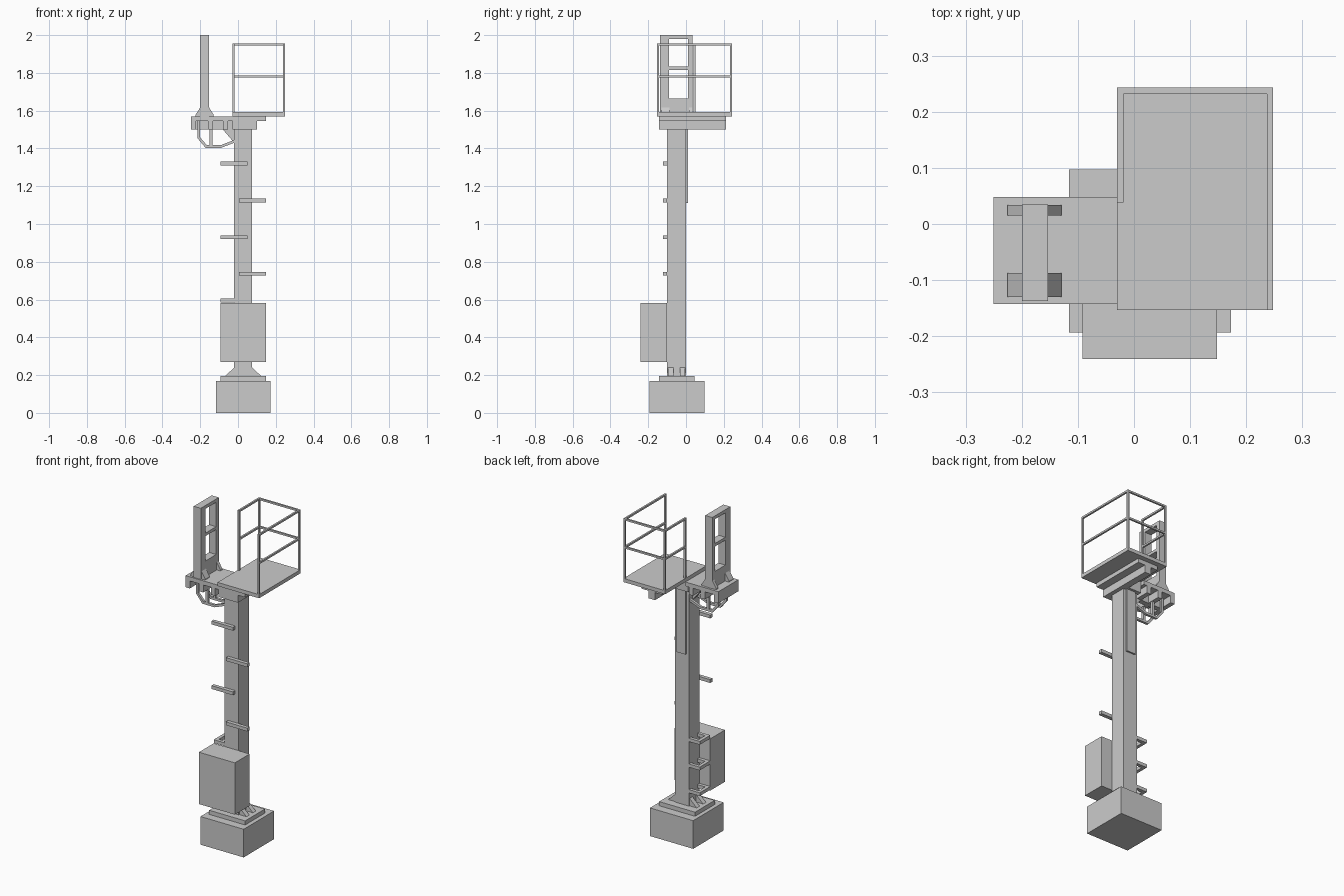
import bpy, bmesh

if "Cube" in bpy.data.objects:
    bpy.data.objects.remove(bpy.data.objects["Cube"])


def finish(bm, name):
    bmesh.ops.recalc_face_normals(bm, faces=bm.faces)
    me = bpy.data.meshes.new(name)
    bm.to_mesh(me)
    bm.free()
    ob = bpy.data.objects.new(name, me)
    bpy.context.collection.objects.link(ob)
    return ob


def boxes(name, items):
    """One object from boxes given as (x0, x1, y0, y1, z0, z1)."""
    bm = bmesh.new()
    for x0, x1, y0, y1, z0, z1 in items:
        vs = bmesh.ops.create_cube(bm, size=1)["verts"]
        for v in vs:
            v.co = (x0 if v.co.x < 0 else x1,
                    y0 if v.co.y < 0 else y1,
                    z0 if v.co.z < 0 else z1)
    return finish(bm, name)


def prisms(name, profile, spans):
    """Extrude an (x, z) profile along y over each (y0, y1) span."""
    bm = bmesh.new()
    for y0, y1 in spans:
        f = bm.faces.new([bm.verts.new((x, y0, z)) for x, z in profile])
        new = bmesh.ops.extrude_face_region(bm, geom=[f])["geom"]
        for v in new:
            if isinstance(v, bmesh.types.BMVert):
                v.co.y = y1
    return finish(bm, name)


# Foundation, base plate and column
boxes("foundation", [(-.116, .173, -.193, .097, 0, .17)])
boxes("base_plate", [(-.092, .148, -.143, .045, .17, .195)])
boxes("column", [(-.02, .075, -.10, 0, .195, 1.545)])
boxes("column_back_strip", [(-.003, .058, 0, .01, 1.11, 1.5)])

# Gussets at the foot, two on each side
feet = [(-.095, -.067), (-.033, -.005)]
prisms("foot_gusset_left", [(-.068, .195), (-.02, .195), (-.02, .24)], feet)
prisms("foot_gusset_right", [(.123, .195), (.075, .24), (.075, .195)], feet)

# Equipment cabinet on the front
boxes("cabinet", [(-.092, .148, -.241, -.10, .27, .583)])

# U-shaped steps on the left of the column
for i, z in enumerate((.275, .43, .585)):
    boxes(f"side_step_{i + 1}", [
        (-.092, -.02, -.10, -.08, z, z + .02),
        (-.092, -.02, -.02, 0, z, z + .02),
        (-.092, -.072, -.08, -.02, z, z + .02)])

# Climbing rungs, alternating left and right
for i, z in enumerate((.727, .92, 1.115, 1.31)):
    x = .005 if i % 2 == 0 else -.092
    boxes(f"rung_{i + 1}", [(x, x + .143, -.122, -.10, z, z + .02)])

# Head block and T-shaped beam carrying the work platform
boxes("head_block", [(-.03, .08, -.143, .025, 1.5, 1.57)])
boxes("platform_beam", [(.01, .148, -.143, .213, 1.545, 1.572),
                        (.058, .10, -.143, .213, 1.5, 1.545)])
boxes("work_platform", [(-.03, .248, -.153, .243, 1.57, 1.592)])

# Guard rail: four posts, two rail levels on three sides
r = .0055
xl, xr, yf, ym, yb = -.0245, .2425, -.1475, .044, .2375
rails = [(x - r, x + r, y - r, y + r, 1.592, 1.955)
         for x, y in ((xl, ym), (xl, yb), (xr, yb), (xr, yf))]
for z in (1.78, 1.9495):
    rails += [(xl - r, xl + r, ym, yb, z - r, z + r),
              (xl, xr, yb - r, yb + r, z - r, z + r),
              (xr - r, xr + r, yf, yb, z - r, z + r)]
boxes("guard_rail", rails)

# Side bracket deck with ribs underneath
boxes("bracket_deck", [(-.25, -.03, -.143, .048, 1.545, 1.57)])
boxes("bracket_ribs", [(x, x + .028, -.143, .048, 1.5, 1.545)
                       for x in (-.25, -.16, -.08)]
      + [(-.24, -.02, -.065, -.035, 1.5, 1.545)])

# Bent braces, hangers and gussets below the bracket
brace_spans = [(-.095, -.08), (-.02, -.005)]
prisms("bent_brace", [(-.215, 1.545), (-.215, 1.455), (-.172, 1.403), (-.09, 1.403),
                      (-.02, 1.43), (-.02, 1.445), (-.092, 1.417), (-.165, 1.417),
                      (-.202, 1.46), (-.202, 1.545)], brace_spans)
prisms("brace_hanger", [(-.15, 1.41), (-.135, 1.41), (-.135, 1.5), (-.15, 1.5)],
       brace_spans)
prisms("bracket_gusset", [(-.08, 1.5), (-.02, 1.43), (-.02, 1.5)], [(-.065, -.035)])

# Upright signal frame with two openings, on flared feet
fx = (-.2, -.153)
boxes("signal_frame", [
    (*fx, -.137, -.09, 1.57, 2), (*fx, .01, .035, 1.57, 2),
    (*fx, -.09, .01, 1.57, 1.665), (*fx, -.09, .01, 1.815, 1.833),
    (*fx, -.09, .01, 1.98, 2)])
prisms("frame_feet", [(-.225, 1.57), (-.129, 1.57), (-.129, 1.578), (-.153, 1.617),
                      (-.2, 1.617), (-.225, 1.578)], [(-.13, -.087), (.015, .034)])
